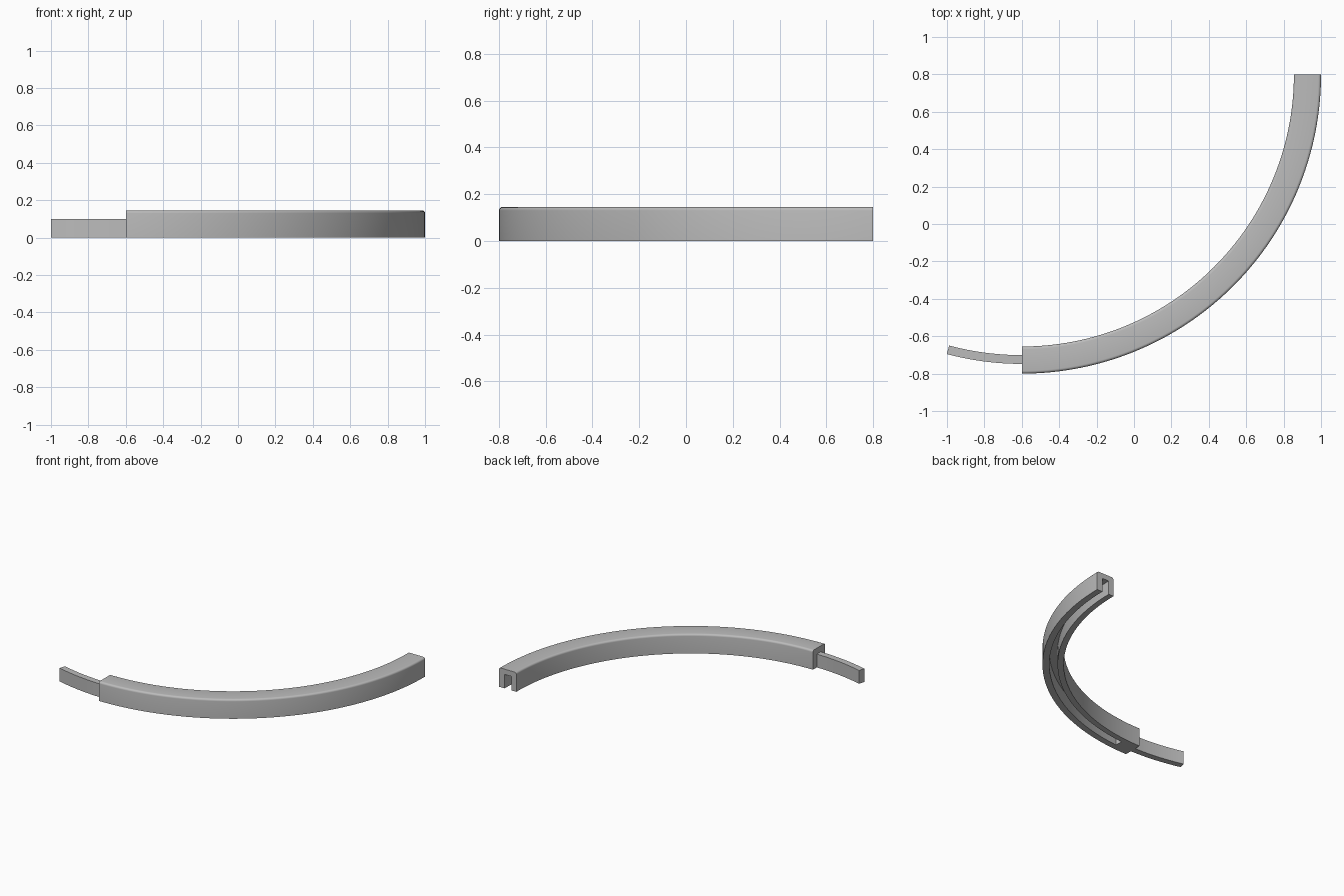
import bpy, bmesh
from math import radians, sin, cos, pi

cube = bpy.data.objects.get("Cube")
if cube:
    bpy.data.objects.remove(cube, do_unlink=True)

CX, CY = -0.6, 0.8           # centre of the arc
R_IN, R_OUT, H = 1.455, 1.6, 0.145
SLOT_IN, SLOT_OUT, SLOT_H = 1.497, 1.553, 0.105
FILLET = 0.015

grey = bpy.data.materials.new("grey")
grey.use_nodes = True
grey.diffuse_color = (0.5, 0.5, 0.5, 1)
grey.node_tree.nodes["Principled BSDF"].inputs["Base Color"].default_value = grey.diffuse_color


def sweep(name, profile, start, end, steps):
    """Sweep an (r, z) profile around the arc centre, with flat end caps."""
    bm = bmesh.new()
    rings = []
    for i in range(steps + 1):
        a = radians(start + (end - start) * i / steps)
        rings.append([bm.verts.new((CX + r * cos(a), CY + r * sin(a), z)) for r, z in profile])
    n = len(profile)
    for a, b in zip(rings, rings[1:]):
        for j in range(n):
            k = (j + 1) % n
            bm.faces.new((a[j], a[k], b[k], b[j]))
    bm.faces.new(rings[0])
    bm.faces.new(rings[-1])
    bmesh.ops.recalc_face_normals(bm, faces=bm.faces)
    mesh = bpy.data.meshes.new(name)
    bm.to_mesh(mesh)
    bm.free()
    obj = bpy.data.objects.new(name, mesh)
    mesh.materials.append(grey)
    bpy.context.collection.objects.link(obj)
    return obj


def box(r0, r1, z0, z1):
    return [(r0, z0), (r1, z0), (r1, z1), (r0, z1)]


# curved rail with rounded top edges
top = [(cx + FILLET * cos(t), H - FILLET + FILLET * sin(t))
       for cx, t0 in ((R_OUT - FILLET, 0), (R_IN + FILLET, pi / 2))
       for t in (t0 + pi / 2 * i / 5 for i in range(6))]
rail = sweep("curved_rail", [(R_IN, 0), (R_OUT, 0)] + top, -90, 0, 72)

# slot in the underside, open at one end
cutter = sweep("slot_cutter", box(SLOT_IN, SLOT_OUT, -0.05, SLOT_H), -85, 1.25, 69)
cutter.hide_render = True
cut = rail.modifiers.new("slot", 'BOOLEAN')
cut.operation = 'DIFFERENCE'
cut.solver = 'EXACT'
cut.object = cutter
bpy.context.view_layer.objects.active = rail
rail.select_set(True)
bpy.ops.object.modifier_apply(modifier=cut.name)
bpy.data.objects.remove(cutter, do_unlink=True)

# tongue that joins the next rail
tongue = sweep("connector_tongue", box(1.501, 1.548, 0, 0.1), -105, -89, 13)

bpy.ops.object.select_all(action='DESELECT')
for obj in (rail, tongue):
    obj.select_set(True)
bpy.context.view_layer.objects.active = rail
bpy.ops.object.shade_smooth_by_angle(angle=radians(30))
